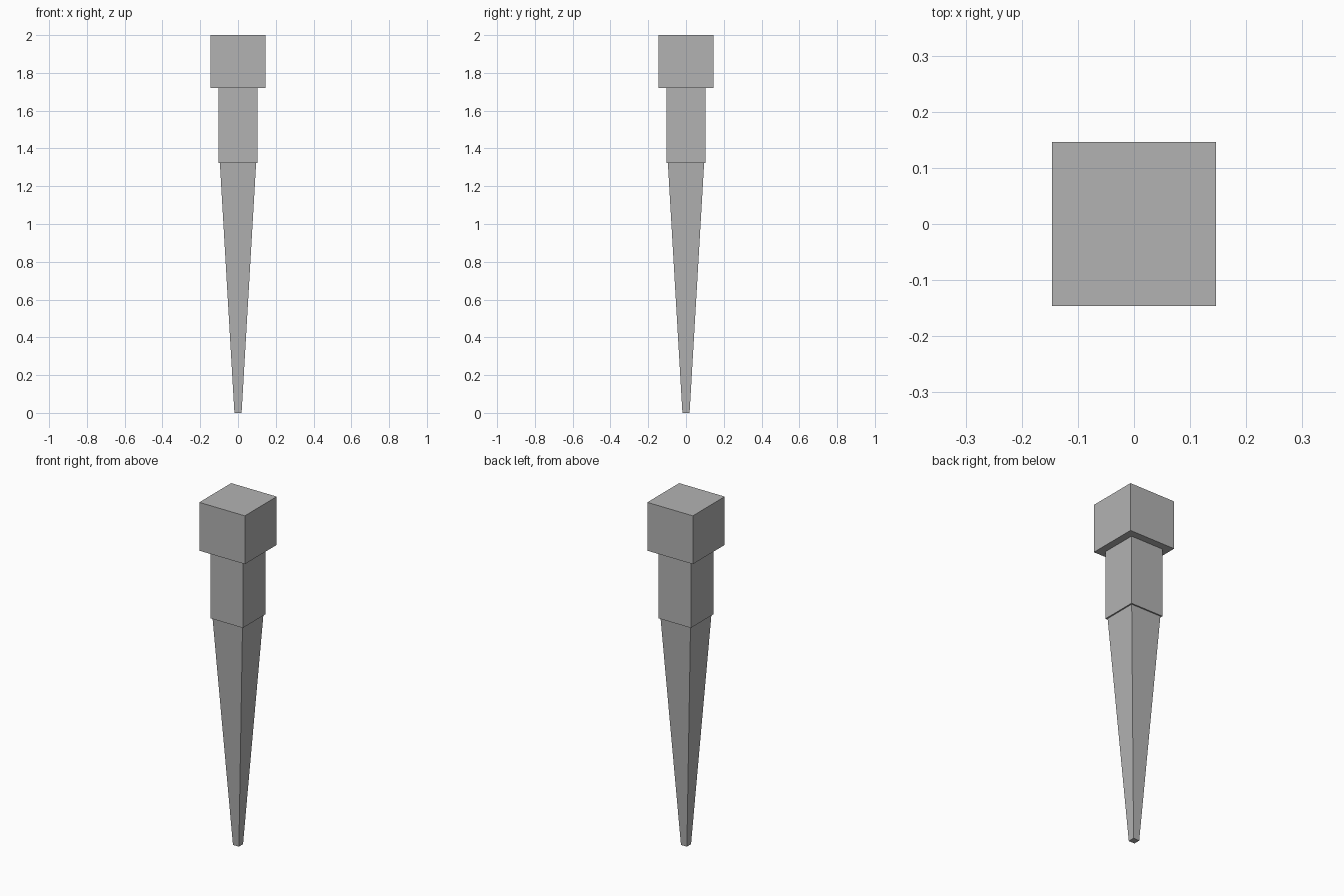
import bpy
import bmesh

cube = bpy.data.objects.get("Cube")
if cube:
    bpy.data.objects.remove(cube, do_unlink=True)

# Plain grey used on every part
GREY = (0.45, 0.45, 0.45, 1.0)
grey = bpy.data.materials.new("plain grey")
grey.use_nodes = True
grey.diffuse_color = GREY
grey.node_tree.nodes["Principled BSDF"].inputs["Base Color"].default_value = GREY


def square_block(name, z_low, z_high, half_low, half_high):
    """Closed square block whose half width may change from bottom to top."""
    bm = bmesh.new()
    bmesh.ops.create_cube(bm, size=2)
    for v in bm.verts:
        half, z = (half_high, z_high) if v.co.z > 0 else (half_low, z_low)
        v.co = (v.co.x * half, v.co.y * half, z)
    mesh = bpy.data.meshes.new(name)
    bm.to_mesh(mesh)
    bm.free()
    mesh.materials.append(grey)
    obj = bpy.data.objects.new(name, mesh)
    bpy.context.collection.objects.link(obj)
    return obj


# Square head, narrower neck and long tapering spike with a blunt tip
square_block("head", 1.72, 2.0, 0.146, 0.146)
square_block("neck", 1.323, 1.72, 0.104, 0.104)
square_block("spike", 0.0, 1.323, 0.019, 0.096)
